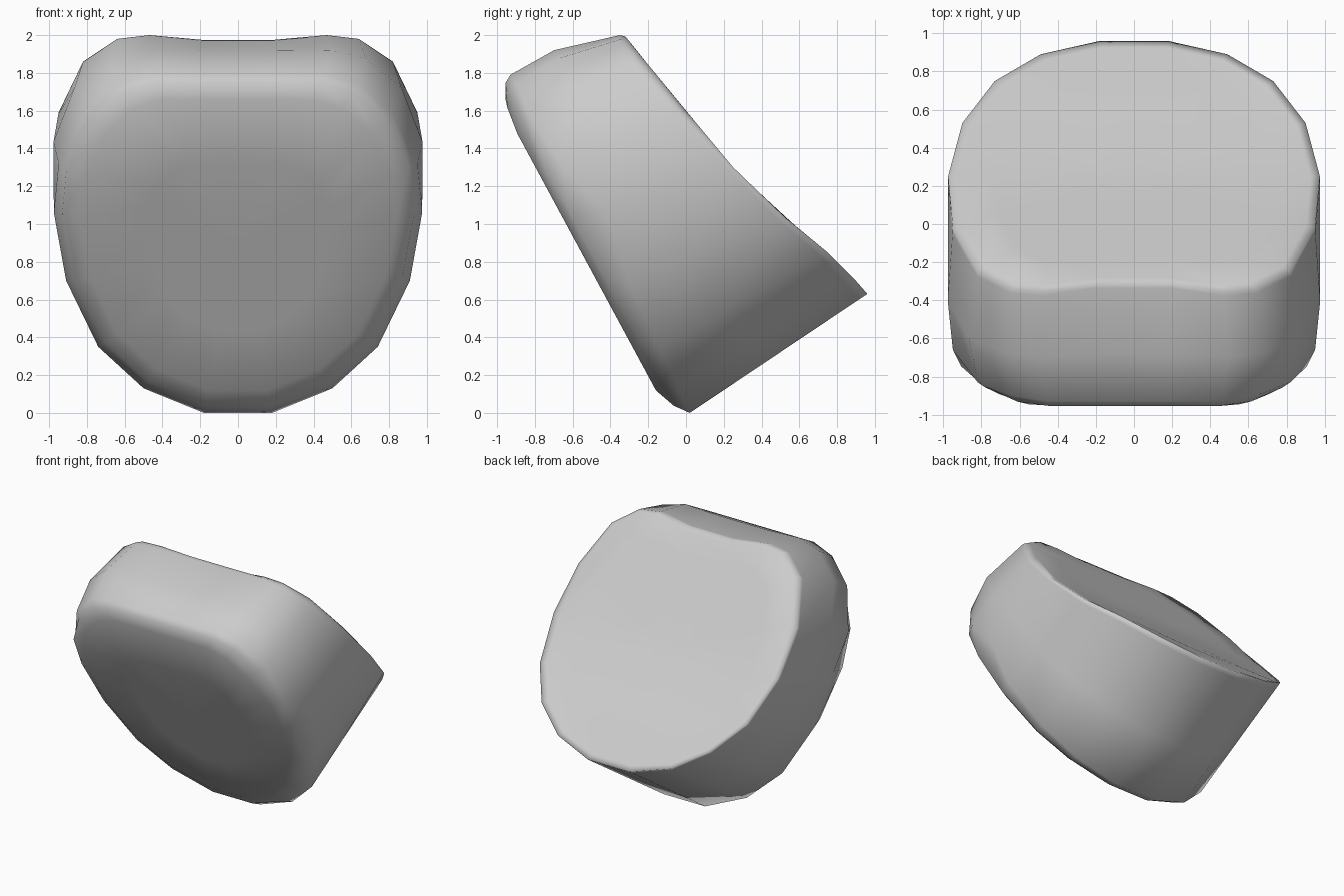
import bpy
import bmesh
from mathutils import Vector

default_cube = bpy.data.objects.get("Cube")
if default_cube:
    bpy.data.objects.remove(default_cube, do_unlink=True)


def make_material(name, colour):
    material = bpy.data.materials.new(name)
    material.use_nodes = True
    material.diffuse_color = colour
    material.node_tree.nodes["Principled BSDF"].inputs["Base Color"].default_value = colour
    return material


def mirrored(half):
    """Close a half outline into a full ring across x = 0."""
    right = [Vector(p) for p in half]
    left = [Vector((-p.x, p.y, p.z)) for p in reversed(right)]
    return right + left


def scaled(ring, centre, factor):
    return [centre.lerp(p, factor) for p in ring]


def blended(ring_a, ring_b, factor):
    return [a.lerp(b, factor) for a, b in zip(ring_a, ring_b)]


def on_front(p, setback=0.0):
    """Drop a point onto the leaning front face, rounded at its upper corners."""
    y = -0.165 - (p.z - 0.13) * 0.54 + setback
    limit = -0.955 + 0.9 * max(0, abs(p.x) - 0.45) ** 2
    return Vector((p.x, max(y, limit), p.z))


# Side profile (y, z) of the hollowed back face
back_profile = [(-0.31, 1.98), (-0.15, 1.78), (0, 1.6), (0.25, 1.3),
                (0.53, 1.03), (0.75, 0.84), (0.96, 0.63)]


def on_back(p):
    """Drop a point onto the back face, which is straight from side to side."""
    for (y0, z0), (y1, z1) in zip(back_profile, back_profile[1:]):
        if p.y <= y1:
            break
    return Vector((p.x, p.y, z0 + (z1 - z0) * (p.y - y0) / (y1 - y0)))


# Half outlines of the two rims, from the bottom middle to the top middle
front_rim = mirrored([
    (0.18, 0.02, 0), (0.5, -0.04, 0.13), (0.74, -0.14, 0.35), (0.91, -0.3, 0.7),
    (0.975, -0.42, 1.06), (0.95, -0.66, 1.32), (0.82, -0.83, 1.58),
    (0.64, -0.9, 1.74), (0.46, -0.93, 1.79), (0.19, -0.93, 1.79)])
back_rim = mirrored([
    (0.18, 0.96, 0.63), (0.49, 0.89, 0.71), (0.73, 0.75, 0.85), (0.9, 0.53, 1.03),
    (0.975, 0.25, 1.3), (0.95, -0.02, 1.59), (0.82, -0.25, 1.86),
    (0.64, -0.34, 1.98), (0.47, -0.35, 2), (0.19, -0.31, 1.975)])

front_centre = Vector((0, -0.55, 0.85))
back_centre = Vector((0, 0.25, 1.3))

# Front face with a rounded border
front_edge = [on_front(p, 0.05) for p in scaled(front_rim, front_centre, 0.955)]
front_face = [on_front(p) for p in scaled(front_rim, front_centre, 0.86)]
front_inner = [on_front(p) for p in scaled(front_rim, front_centre, 0.5)]

# Side wall, bulging outwards around its upper half
wall_middle = blended(front_rim, back_rim, 0.4)
for p in wall_middle:
    outward = Vector((p.x, 0, p.z - 1.15)).normalized()
    p += outward * 0.055 * min(1, max(0, outward.z * 1.8))
wall_end = blended(wall_middle, back_rim, 0.93)

# Back face with a narrow softened border
back_rings = [[on_back(p) for p in scaled(back_rim, back_centre, factor)]
              for factor in (0.95, 0.75, 0.5, 0.25)]

rings = [front_inner, front_face, front_edge, front_rim,
         wall_middle, wall_end, back_rim] + back_rings

bm = bmesh.new()
loops = [[bm.verts.new(p) for p in ring] for ring in rings]
count = len(front_rim)
for lower, upper in zip(loops, loops[1:]):
    for i in range(count):
        j = (i + 1) % count
        bm.faces.new((lower[i], lower[j], upper[j], upper[i]))
for loop, point in ((loops[0], on_front(front_centre)), (loops[-1], back_centre)):
    hub = bm.verts.new(point)
    for i in range(count):
        bm.faces.new((hub, loop[i], loop[(i + 1) % count]))
bmesh.ops.recalc_face_normals(bm, faces=bm.faces)
for face in bm.faces:
    face.smooth = True

mesh = bpy.data.meshes.new("wedge_cushion")
bm.to_mesh(mesh)
bm.free()
mesh.materials.append(make_material("plain grey", (0.6, 0.6, 0.6, 1)))
cushion = bpy.data.objects.new("wedge_cushion", mesh)
bpy.context.collection.objects.link(cushion)
